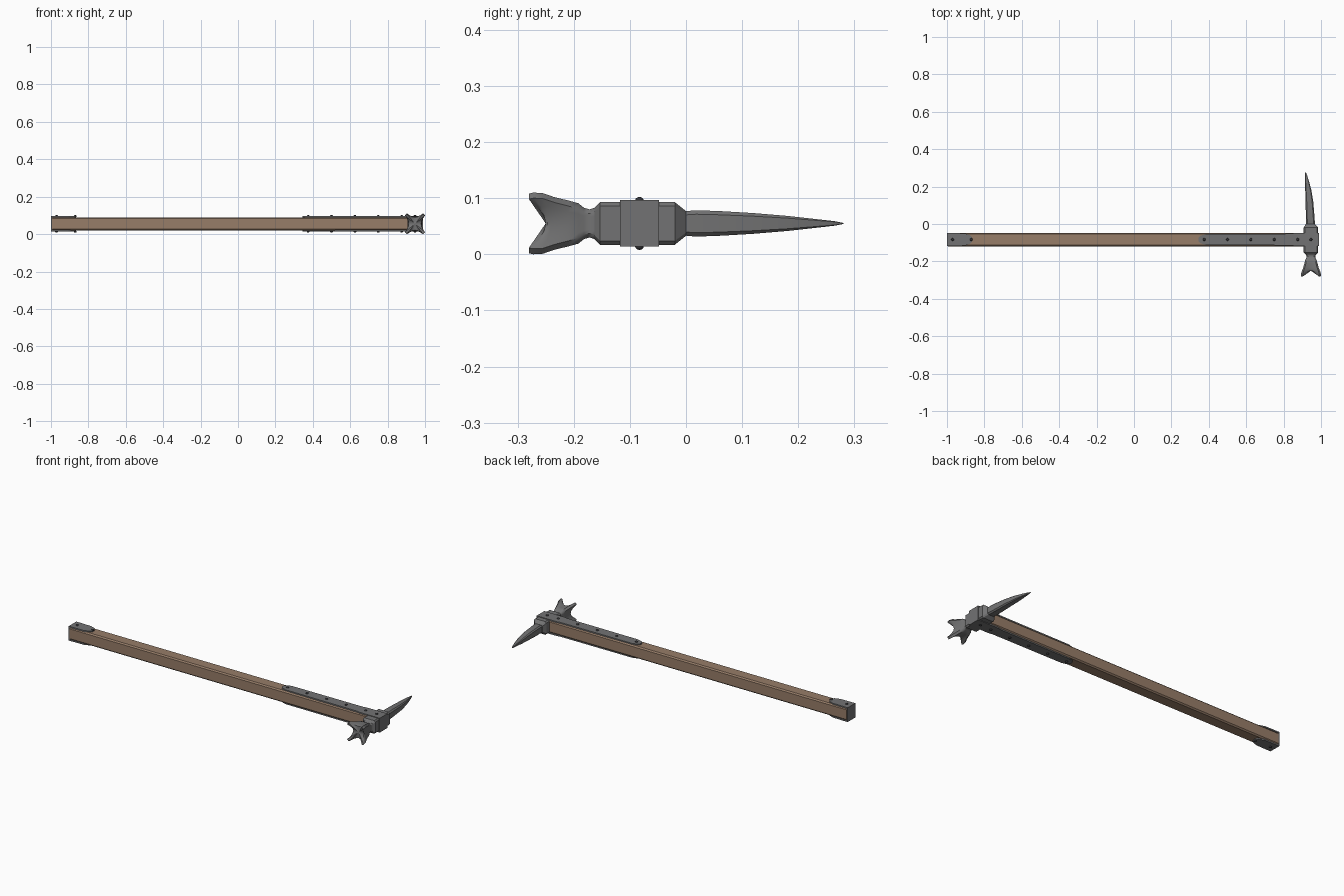
import bpy, bmesh, math

if "Cube" in bpy.data.objects:
    bpy.data.objects.remove(bpy.data.objects["Cube"])

CY, CZ = -0.083, 0.055      # shaft axis
HX = 0.946                  # head centre in x


def material(name, rgb):
    m = bpy.data.materials.new(name)
    m.diffuse_color = (*rgb, 1)
    m.use_nodes = True
    m.node_tree.nodes["Principled BSDF"].inputs["Base Color"].default_value = m.diffuse_color
    return m


WOOD = material("brown wood", (0.31, 0.205, 0.14))
STEEL = material("grey steel", (0.17, 0.17, 0.172))
DARK = material("dark rivet", (0.035, 0.035, 0.04))


def finish(name, bm, mat, smooth=None):
    bmesh.ops.recalc_face_normals(bm, faces=bm.faces[:])
    me = bpy.data.meshes.new(name)
    bm.to_mesh(me)
    bm.free()
    me.materials.append(mat)
    ob = bpy.data.objects.new(name, me)
    bpy.context.collection.objects.link(ob)
    if smooth:
        bpy.ops.object.select_all(action='DESELECT')
        ob.select_set(True)
        bpy.context.view_layer.objects.active = ob
        bpy.ops.object.shade_smooth_by_angle(angle=math.radians(smooth))
    return ob


def box(name, lo, hi, mat, bevel=0):
    bm = bmesh.new()
    bmesh.ops.create_cube(bm, size=1)
    for v in bm.verts:
        v.co = [lo[i] + (v.co[i] + 0.5) * (hi[i] - lo[i]) for i in range(3)]
    if bevel:   # chamfer only the edges running along x
        long_edges = [e for e in bm.edges
                      if abs(e.verts[0].co.x - e.verts[1].co.x) > 1e-4]
        bmesh.ops.bevel(bm, geom=long_edges, offset=bevel, segments=1, affect='EDGES')
    return finish(name, bm, mat)


def plate(name, half_outline, z0, z1):
    """Flat strap from (x, half width) pairs mirrored about the shaft axis."""
    pts = [(x, CY - w) for x, w in half_outline]
    pts += [(x, CY + w) for x, w in reversed(half_outline)]
    bm = bmesh.new()
    face = bm.faces.new([bm.verts.new((x, y, z0)) for x, y in pts])
    ext = bmesh.ops.extrude_face_region(bm, geom=[face])
    for v in ext['geom']:
        if isinstance(v, bmesh.types.BMVert):
            v.co.z = z1
    return finish(name, bm, STEEL)


def ring(bm, y, cx, hx, hz, chamfer, pinch=0, notch=0):
    """Chamfered rectangle around y; sides may be pinched in and notched back."""
    verts = []
    for side in range(4):
        a = side * math.pi / 2
        c, s = round(math.cos(a)), round(math.sin(a))
        for k in range(7):
            t = -1 + k / 3
            u, v = 1 - pinch * (1 - t * t), t * (1 - chamfer)
            verts.append(bm.verts.new((cx + hx * (u * c - v * s),
                                       y + notch * (1 - t * t),
                                       CZ + hz * (u * s + v * c))))
    return verts


def loft(name, sections, cap_y, smooth):
    """Skin the sections; close the first ring with a fan to a point at cap_y."""
    bm = bmesh.new()
    rings = [ring(bm, *sec) for sec in sections]
    n = len(rings[0])
    for a, b in zip(rings, rings[1:]):
        for i in range(n):
            bm.faces.new((a[i], a[(i + 1) % n], b[(i + 1) % n], b[i]))
    mid = bm.verts.new((sections[0][1], cap_y, CZ))
    for i in range(n):
        bm.faces.new((rings[0][i], rings[0][(i + 1) % n], mid))
    bm.faces.new(rings[-1])
    return finish(name, bm, STEEL, smooth)


# Wooden shaft
box("shaft", (-0.995, CY - 0.036, 0.02), (0.94, CY + 0.036, 0.09), WOOD, 0.007)

# Four-pronged hammer face with its neck
loft("hammer_claw", [
    (-0.280, HX, 0.052, 0.053, 0.18, 0.36, 0.030),
    (-0.272, HX, 0.054, 0.055, 0.18, 0.34, 0.025),
    (-0.255, HX, 0.050, 0.054, 0.18, 0.30, 0.014),
    (-0.235, HX, 0.042, 0.047, 0.20, 0.20, 0.004),
    (-0.210, HX, 0.035, 0.041, 0.24, 0.08),
    (-0.192, HX, 0.030, 0.036, 0.28),
    (-0.182, HX, 0.025, 0.028, 0.30),
    (-0.172, HX, 0.024, 0.025, 0.30),
    (-0.163, HX, 0.027, 0.028, 0.30),
    (-0.150, HX, 0.036, 0.036, 0.25)], -0.25, 40)

# Head block, chamfered into the spike root
loft("head_block", [
    (-0.163, HX, 0.029, 0.028, 0.25),
    (-0.153, HX, 0.039, 0.038, 0.18),
    (-0.020, HX, 0.039, 0.038, 0.18),
    (0.000, HX - 0.003, 0.024, 0.022, 0.25)], -0.163, 30)

# Curved back spike, nearly straight on its shaft side
loft("back_spike", [
    (0.280, 0.917, 0.001, 0.001, 0.3),
    (0.265, 0.9195, 0.0045, 0.004, 0.3),
    (0.230, 0.925, 0.0105, 0.008, 0.3),
    (0.180, 0.932, 0.0165, 0.0135, 0.3),
    (0.120, 0.938, 0.0205, 0.0185, 0.3),
    (0.060, 0.941, 0.0225, 0.022, 0.3),
    (0.018, 0.943, 0.0235, 0.0235, 0.3),
    (-0.004, 0.943, 0.0235, 0.0215, 0.3)], 0.281, 30)

# Straps above and below the shaft, mirrored about its axis
long_strap = [(0.345, 0.010), (0.355, 0.020), (0.385, 0.029), (0.84, 0.031),
              (0.86, 0.035), (0.989, 0.035)]
butt_strap = [(-1.0, 0.035), (-0.905, 0.033), (-0.875, 0.022), (-0.865, 0.010)]
for label, s in (("top", 1), ("bottom", -1)):
    z0, z1 = CZ + s * 0.034, CZ + s * 0.0415
    plate(label + "_long_strap", long_strap, z0, z1)
    plate(label + "_butt_strap", butt_strap, z0, z1)
    # Rivet heads
    for i, x in enumerate((-0.97, -0.87, 0.375, 0.5, 0.625, 0.75, 0.875, 0.946)):
        bm = bmesh.new()
        bmesh.ops.create_uvsphere(bm, u_segments=12, v_segments=8, radius=0.0075)
        for v in bm.verts:
            v.co = (v.co.x + x, v.co.y + CY, v.co.z * 0.75 + z1)
        finish(f"{label}_rivet_{i + 1}", bm, DARK, 40)

# Strap ends that wrap over the head and the butt
box("head_end_plate", (0.982, CY - 0.035, 0.0135), (0.989, CY + 0.035, 0.0965), STEEL)
box("butt_end_plate", (-1.0, CY - 0.035, 0.0135), (-0.993, CY + 0.035, 0.0965), STEEL)
